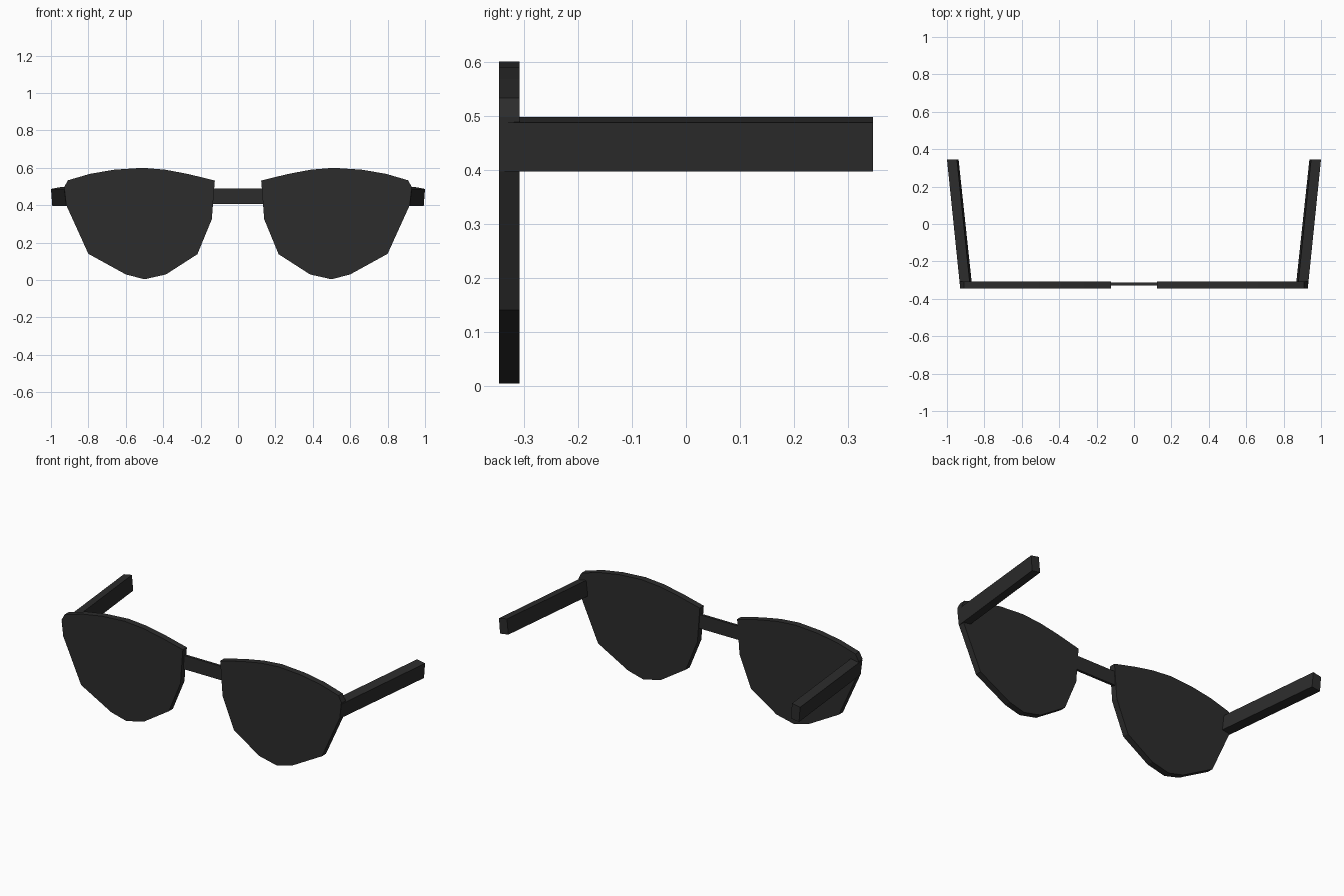
import bpy, bmesh

if "Cube" in bpy.data.objects:
    bpy.data.objects.remove(bpy.data.objects["Cube"])

black = bpy.data.materials.new("black_plastic")
black.diffuse_color = (0.025, 0.025, 0.025, 1)
black.use_nodes = True
black.node_tree.nodes["Principled BSDF"].inputs["Base Color"].default_value = black.diffuse_color


def loft(name, ring_a, ring_b, mirror=True):
    """Closed solid between two matching rings, optionally mirrored over x."""
    bm = bmesh.new()
    a = [bm.verts.new(p) for p in ring_a]
    b = [bm.verts.new(p) for p in ring_b]
    bm.faces.new(a)
    bm.faces.new(b[::-1])
    n = len(a)
    for i in range(n):
        j = (i + 1) % n
        bm.faces.new((a[j], a[i], b[i], b[j]))
    bmesh.ops.recalc_face_normals(bm, faces=bm.faces[:])
    mesh = bpy.data.meshes.new(name)
    bm.to_mesh(mesh)
    bm.free()
    mesh.materials.append(black)
    obj = bpy.data.objects.new(name, mesh)
    bpy.context.collection.objects.link(obj)
    if mirror:
        mod = obj.modifiers.new("mirror", 'MIRROR')
        mod.use_mirror_merge = False
    return obj


# Lenses: flat faceted outline with thickness
outline = [(.124, .532), (.268, .567), (.39, .59), (.51, .60), (.66, .59),
           (.79, .568), (.91, .533), (.929, .497), (.918, .40), (.80, .14),
           (.60, .03), (.50, .004), (.385, .03), (.217, .138), (.14, .325)]
loft("lenses", [(x, -.346, z) for x, z in outline],
     [(x, -.308, z) for x, z in outline])

# Temples: slightly rolled bars, mitred into the lens edge and splayed outwards
loft("temples",
     [(.929, -.346, .487), (.918, -.346, .397), (.868, -.308, .405), (.879, -.308, .497)],
     [(1.0, .346, .487), (.993, .346, .397), (.938, .346, .405), (.947, .346, .497)])

# Bridge: thin strip between the lenses
bridge = [(-.328, .407), (-.328, .49), (-.313, .49), (-.313, .407)]
loft("bridge", [(-.135, y, z) for y, z in bridge],
     [(.135, y, z) for y, z in bridge], mirror=False)
